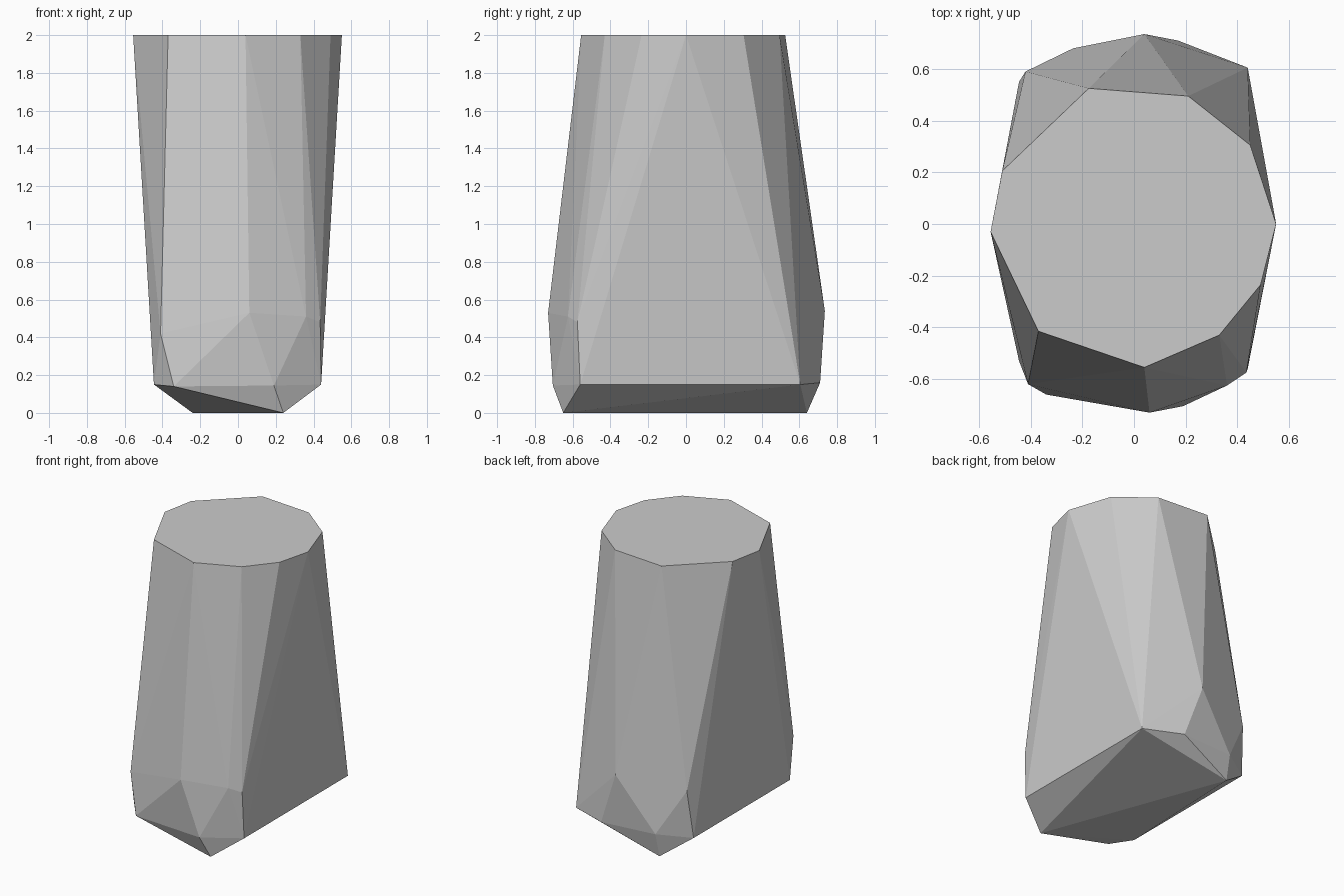
import bpy
import bmesh

default_cube = bpy.data.objects.get("Cube")
if default_cube:
    bpy.data.objects.remove(default_cube, do_unlink=True)


def make_material(name, colour):
    material = bpy.data.materials.new(name)
    material.use_nodes = True
    material.diffuse_color = colour
    shader = next(n for n in material.node_tree.nodes if n.type == "BSDF_PRINCIPLED")
    shader.inputs["Base Color"].default_value = colour
    return material


def make_hull(name, corners, material):
    """Wrap a faceted convex skin around the corner points."""
    bm = bmesh.new()
    for corner in corners:
        bm.verts.new(corner)
    bmesh.ops.convex_hull(bm, input=bm.verts)
    # Merge the flat cap into one polygon
    bmesh.ops.dissolve_limit(bm, angle_limit=0.01, verts=bm.verts, edges=bm.edges)
    bmesh.ops.recalc_face_normals(bm, faces=bm.faces)
    mesh = bpy.data.meshes.new(name)
    bm.to_mesh(mesh)
    bm.free()
    mesh.materials.append(material)
    obj = bpy.data.objects.new(name, mesh)
    bpy.context.collection.objects.link(obj)
    return obj


# Flat cut top
top_outline = [(-0.555, -0.03), (-0.51, 0.205), (-0.175, 0.525), (0.21, 0.495),
               (0.45, 0.305), (0.55, 0), (0.49, -0.235), (0.33, -0.43),
               (0.04, -0.555), (-0.37, -0.415)]
corners = [(x, y, 2) for x, y in top_outline]

# Widest shoulder, front then back
corners += [(-0.41, -0.62, 0.42), (0.06, -0.73, 0.53), (0.36, -0.625, 0.51),
            (0.435, -0.575, 0.48), (0.04, 0.735, 0.54), (-0.42, 0.59, 0.49)]

# Lower rim where the sides turn under
corners += [(-0.445, -0.53, 0.15), (-0.34, -0.66, 0.14), (0.19, -0.705, 0.145),
            (0.44, -0.56, 0.15), (0.44, 0.605, 0.15), (0.17, 0.71, 0.16),
            (-0.235, 0.68, 0.17), (-0.445, 0.55, 0.15)]

# Two lowest tips, joined by the keel across the underside
corners += [(0.24, -0.65, 0), (-0.24, 0.64, 0)]

stone_grey = make_material("stone grey", (0.6, 0.6, 0.6, 1))
make_hull("faceted_stone_block", corners, stone_grey)
